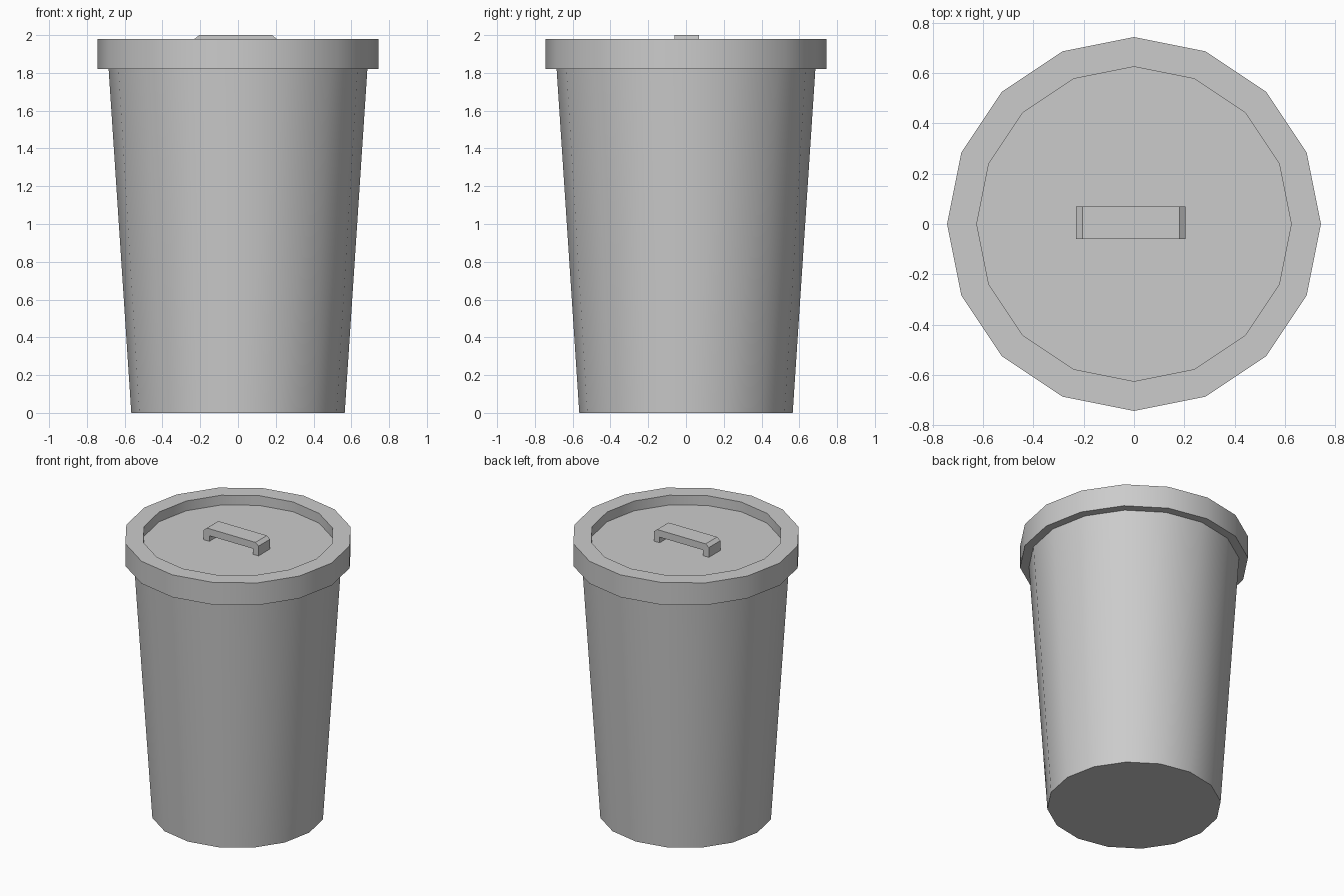
import bpy, bmesh, math

if "Cube" in bpy.data.objects:
    bpy.data.objects.remove(bpy.data.objects["Cube"], do_unlink=True)

SIDES = 16

grey = bpy.data.materials.new("bin_grey")
grey.use_nodes = True
color = (0.6, 0.6, 0.6, 1)
grey.diffuse_color = color
grey.node_tree.nodes["Principled BSDF"].inputs["Base Color"].default_value = color


def finish(name, bm, smooth=True):
    bmesh.ops.recalc_face_normals(bm, faces=bm.faces)
    mesh = bpy.data.meshes.new(name)
    bm.to_mesh(mesh)
    bm.free()
    mesh.materials.append(grey)
    obj = bpy.data.objects.new(name, mesh)
    bpy.context.collection.objects.link(obj)
    if smooth:
        bpy.ops.object.select_all(action='DESELECT')
        obj.select_set(True)
        bpy.context.view_layer.objects.active = obj
        bpy.ops.object.shade_smooth_by_angle(angle=math.radians(30))
    return obj


def lathe(name, profile):
    """Turn (radius, z) points round the z axis and cap both ends."""
    bm = bmesh.new()
    rings = []
    for r, z in profile:
        angles = [math.tau * i / SIDES for i in range(SIDES)]
        rings.append([bm.verts.new((r * math.cos(a), r * math.sin(a), z)) for a in angles])
    for low, high in zip(rings, rings[1:]):
        for i in range(SIDES):
            j = (i + 1) % SIDES
            bm.faces.new((low[i], low[j], high[j], high[i]))
    bm.faces.new(rings[0])
    bm.faces.new(rings[-1])
    return finish(name, bm)


# Tapered bin and lid with a sunken centre
lathe("bin_body", [(0.565, 0), (0.685, 1.82)])
lathe("lid", [(0.683, 1.82), (0.743, 1.82), (0.743, 1.98), (0.625, 1.98), (0.625, 1.91)])

# Bridge handle: side outline pushed through its width
outline = [(-0.23, 1.91), (-0.23, 1.98), (-0.205, 2.0), (0.18, 2.0), (0.205, 1.98),
           (0.205, 1.91), (0.16, 1.91), (0.16, 1.95), (-0.185, 1.95), (-0.185, 1.91)]
bm = bmesh.new()
side = bm.faces.new([bm.verts.new((x, -0.06, z)) for x, z in outline])
pushed = bmesh.ops.extrude_face_region(bm, geom=[side], use_keep_orig=True)
moved = [v for v in pushed["geom"] if isinstance(v, bmesh.types.BMVert)]
bmesh.ops.translate(bm, verts=moved, vec=(0, 0.13, 0))
finish("lid_handle", bm, smooth=False)
